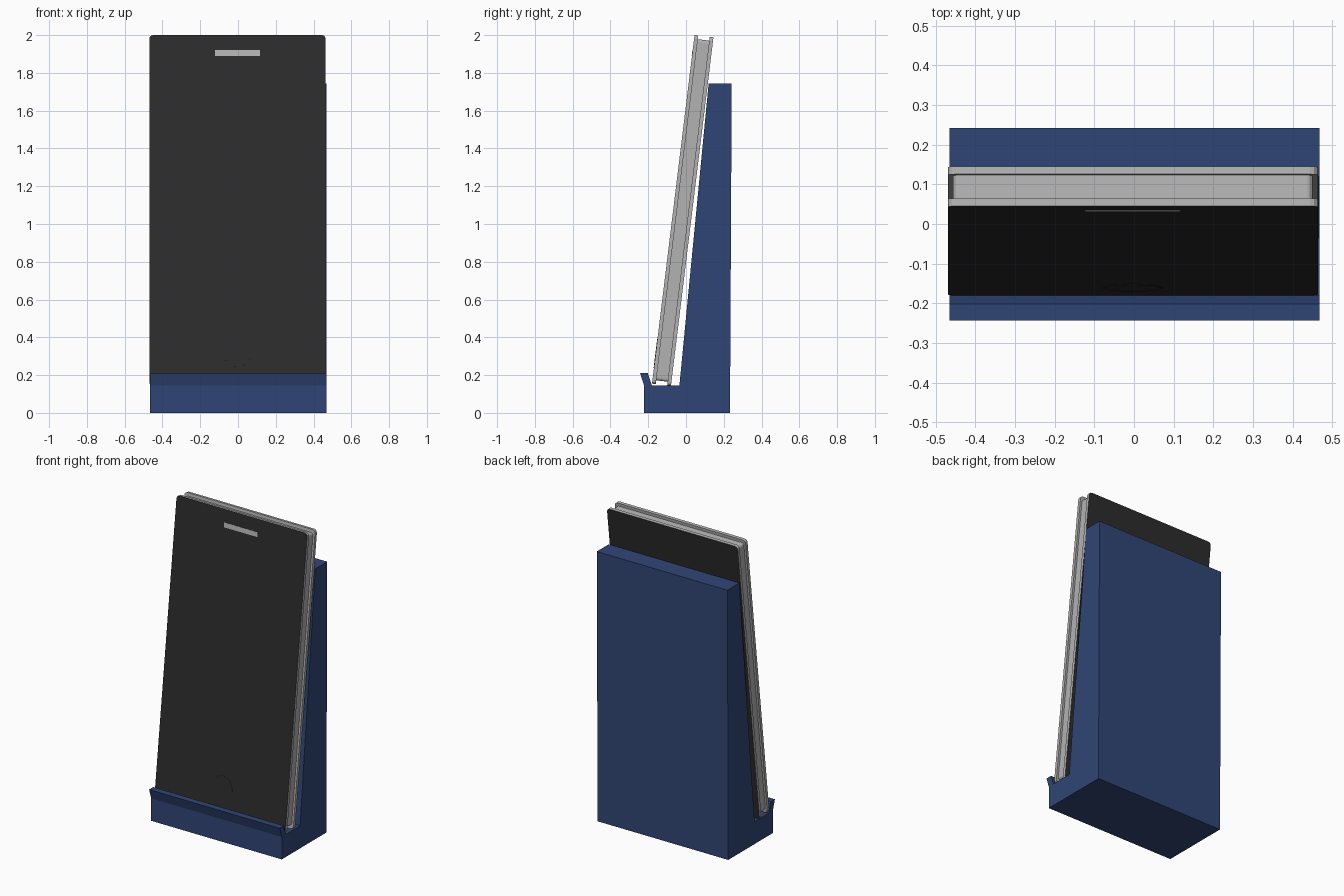
import bpy, bmesh, math
from mathutils import Matrix

if "Cube" in bpy.data.objects:
    bpy.data.objects.remove(bpy.data.objects["Cube"])

TILT = -0.1214
PHONE = Matrix.Translation((-0.003, -0.18, 0.155)) @ Matrix.Rotation(TILT, 4, 'X')
LENGTH, HALF_W = 1.859, 0.4665


def material(name, rgb):
    m = bpy.data.materials.new(name)
    m.diffuse_color = (*rgb, 1)
    m.use_nodes = True
    m.node_tree.nodes["Principled BSDF"].inputs["Base Color"].default_value = m.diffuse_color
    return m


blue = material("blue_plastic", (0.03, 0.06, 0.18))
black = material("black_glass", (0.025, 0.025, 0.025))
grey = material("grey_metal", (0.45, 0.45, 0.45))


def prism(name, points, axis, a, b, mats, outer=None, matrix=None):
    """Extrude a 2D outline along x (points are y,z) or y (points are x,z)."""
    def put(u, v, d):
        return (d, u, v) if axis == 'X' else (u, d, v)
    bm = bmesh.new()
    face = bm.faces.new([bm.verts.new(put(u, v, a)) for u, v in points])
    ext = bmesh.ops.extrude_face_region(bm, geom=[face], use_keep_orig=True)
    for e in ext['geom']:
        if isinstance(e, bmesh.types.BMVert):
            e.co["XYZ".index(axis)] = b
    bmesh.ops.recalc_face_normals(bm, faces=bm.faces)
    # second material on the cap facing along the outer direction
    if outer:
        for f in bm.faces:
            if f.normal.y * outer > 0.9 and len(f.verts) == len(points):
                f.material_index = 1
    me = bpy.data.meshes.new(name)
    bm.to_mesh(me)
    bm.free()
    ob = bpy.data.objects.new(name, me)
    for m in mats:
        me.materials.append(m)
    if matrix:
        ob.matrix_world = matrix
    bpy.context.collection.objects.link(ob)
    return ob


def rounded(half_w, z0, z1, r, steps=3):
    """Outline of a rounded rectangle in x,z."""
    corners = [(half_w - r, z1 - r), (-half_w + r, z1 - r),
               (-half_w + r, z0 + r), (half_w - r, z0 + r)]
    return [(cx + r * math.cos(math.pi / 2 * (q + i / steps)),
             cz + r * math.sin(math.pi / 2 * (q + i / steps)))
            for q, (cx, cz) in enumerate(corners) for i in range(steps + 1)]


# dock: wedge back, base shelf and flared front lip
prism("dock_stand",
      [(-0.222, 0), (0.233, 0), (0.242, 1.745), (0.12, 1.745), (-0.035, 0.145),
       (-0.18, 0.145), (-0.202, 0.21), (-0.243, 0.21), (-0.222, 0.145)],
      'X', -0.465, 0.468, [blue])

# phone: two plates around a recessed core
plate = rounded(HALF_W, 0, LENGTH, 0.02)
prism("front_plate", plate, 'Y', 0, 0.02, [grey, black], -1, PHONE)
prism("back_plate", plate, 'Y', 0.081, 0.101, [grey, black], 1, PHONE)
prism("phone_core", rounded(HALF_W - 0.013, 0.02, LENGTH - 0.02, 0.015),
      'Y', 0.02, 0.081, [grey], None, PHONE)

# earpiece slot and octagonal button, almost flush with the glass
prism("earpiece", [(-0.12, 1.748), (0.12, 1.748), (0.12, 1.778), (-0.12, 1.778)],
      'Y', -0.0015, 0.005, [grey], None, PHONE)
prism("round_button", [(0.077 * math.cos(math.pi / 4 * i),
                        0.161 + 0.077 * math.sin(math.pi / 4 * i)) for i in range(8)],
      'Y', -0.0015, 0.005, [black], None, PHONE)
